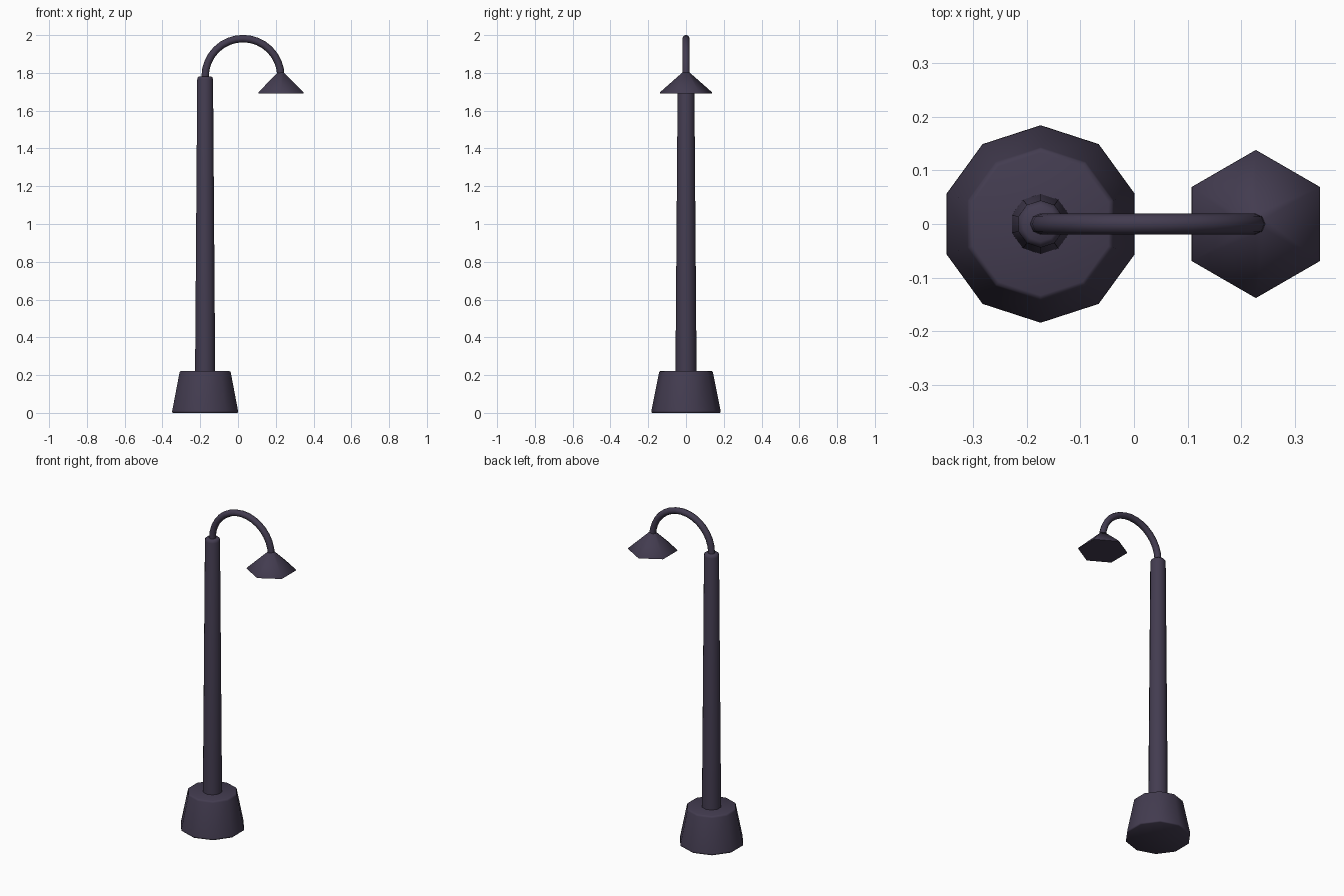
import bpy, bmesh, math
from mathutils import Vector

if "Cube" in bpy.data.objects:
    bpy.data.objects.remove(bpy.data.objects["Cube"])

metal = bpy.data.materials.new("dark_purple_grey")
metal.diffuse_color = (0.056, 0.045, 0.080, 1)
metal.use_nodes = True
metal.node_tree.nodes["Principled BSDF"].inputs["Base Color"].default_value = metal.diffuse_color

POST_X, LAMP_X = -0.174, 0.227


def finish(name, bm, angle):
    bmesh.ops.recalc_face_normals(bm, faces=bm.faces)
    mesh = bpy.data.meshes.new(name)
    bm.to_mesh(mesh)
    bm.free()
    mesh.materials.append(metal)
    obj = bpy.data.objects.new(name, mesh)
    bpy.context.collection.objects.link(obj)
    bpy.ops.object.select_all(action='DESELECT')
    obj.select_set(True)
    bpy.context.view_layer.objects.active = obj
    bpy.ops.object.shade_smooth_by_angle(angle=math.radians(angle))
    return obj


def skin(bm, rings):
    """Join rings of points into a capped tube."""
    rings = [[bm.verts.new(p) for p in r] for r in rings]
    n = len(rings[0])
    for a, b in zip(rings, rings[1:]):
        for i in range(n):
            j = (i + 1) % n
            bm.faces.new((a[i], a[j], b[j], b[i]))
    bm.faces.new(rings[0][::-1])
    bm.faces.new(rings[-1])


def turned(name, x, sides, profile, angle=65):
    """Polygonal lathe with one corner pointing along +y."""
    bm = bmesh.new()
    turns = [math.pi / 2 + math.tau * i / sides for i in range(sides)]
    skin(bm, [[(x + r * math.cos(t), r * math.sin(t), z) for t in turns]
              for r, z in profile])
    return finish(name, bm, angle)


# Tapered foot with softened rims
turned("base", POST_X, 10, [(0.178, 0), (0.184, 0.004), (0.183, 0.012),
                            (0.143, 0.212), (0.140, 0.219), (0.133, 0.222)])
# Tapered post with rounded top
turned("post", POST_X, 10, [(0.056, 0.21), (0.044, 1.765),
                            (0.041, 1.776), (0.033, 1.782)])
# Hexagonal lamp shade
turned("lamp_shade", LAMP_X, 6, [(0.138, 1.692), (0.137, 1.698), (0.018, 1.803)])

# Semicircular arm
bm = bmesh.new()
mid, radius, spring, tube = (POST_X + LAMP_X) / 2, (LAMP_X - POST_X) / 2, 1.781, 0.0195
rings = []
for k in range(17):
    a = math.pi * (1 - k / 16)
    out = Vector((math.cos(a), 0, math.sin(a)))
    centre = Vector((mid, 0, spring)) + out * radius
    rings.append([centre + tube * (out * math.cos(t) + Vector((0, math.sin(t), 0)))
                  for t in (math.tau * i / 8 for i in range(8))])
skin(bm, rings)
finish("arm", bm, 50)
